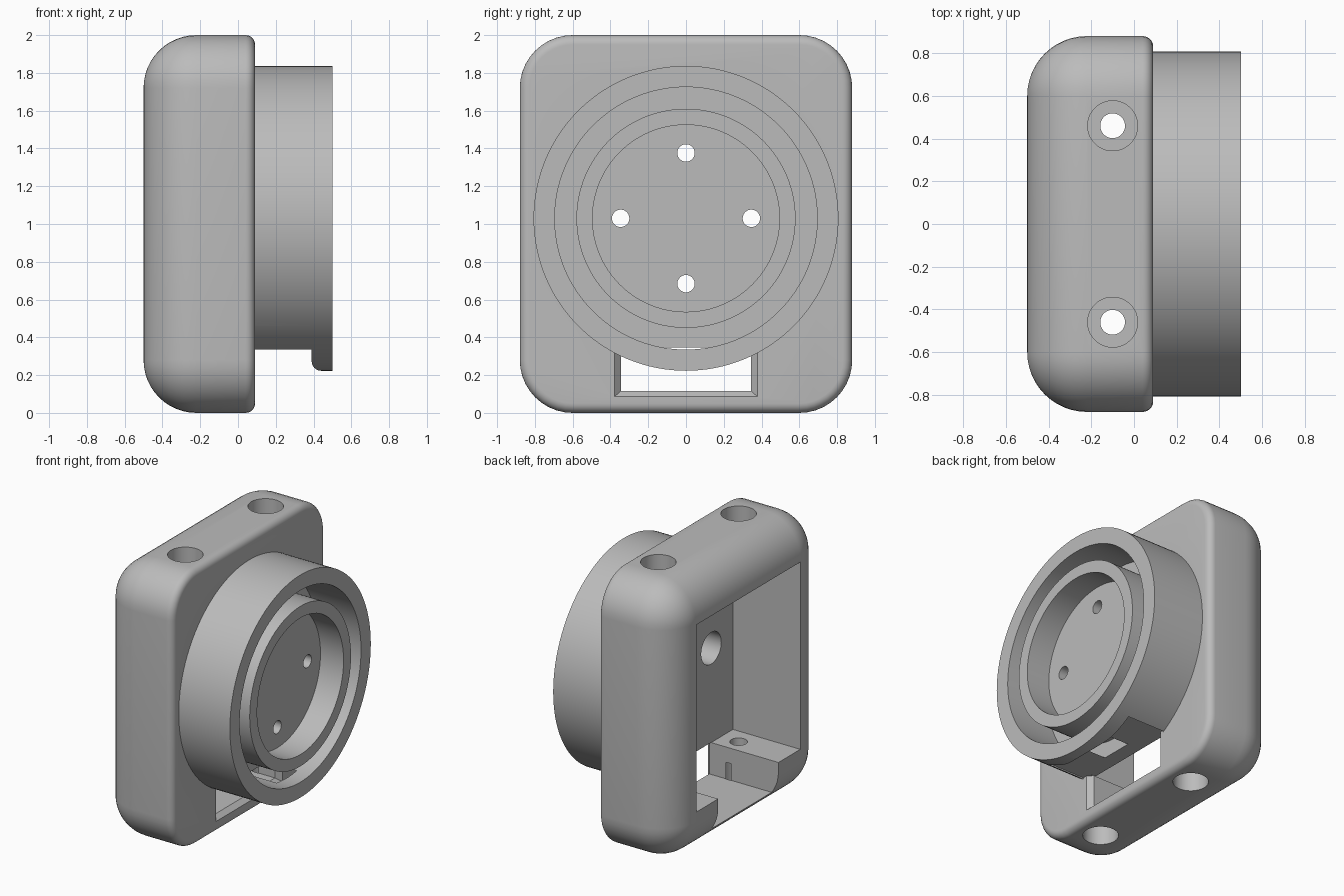
import bpy, bmesh, math
from mathutils import Matrix, Vector

if "Cube" in bpy.data.objects:
    bpy.data.objects.remove(bpy.data.objects["Cube"], do_unlink=True)

AXIS_Z = 1.03          # height of the round mount's axis
BACK, FACE, RIM = -0.5, 0.09, 0.5
HALF_W, CORNER, EDGE = 0.88, 0.28, 0.05

grey = bpy.data.materials.new("plain_grey")
grey.use_nodes = True
colour = (0.5, 0.5, 0.5, 1)
grey.diffuse_color = colour
grey.node_tree.nodes["Principled BSDF"].inputs["Base Color"].default_value = colour


def to_object(bm, name):
    bmesh.ops.recalc_face_normals(bm, faces=bm.faces)
    mesh = bpy.data.meshes.new(name)
    bm.to_mesh(mesh)
    bm.free()
    mesh.materials.append(grey)
    obj = bpy.data.objects.new(name, mesh)
    bpy.context.collection.objects.link(obj)
    return obj


def box(name, low, high):
    bm = bmesh.new()
    low, high = Vector(low), Vector(high)
    size = Matrix.Diagonal((*(high - low), 1))
    bmesh.ops.create_cube(bm, size=1, matrix=Matrix.Translation((low + high) / 2) @ size)
    return to_object(bm, name)


def cylinder(name, radius, start, end, along, sides=96):
    """Cylinder along x (along = y, z) or along z (along = x, y)."""
    def make(axis):
        bm = bmesh.new()
        mid = (start + end) / 2
        if axis == "X":
            m = Matrix.Translation((mid, *along)) @ Matrix.Rotation(math.pi / 2, 4, "Y")
        else:
            m = Matrix.Translation((*along, mid))
        bmesh.ops.create_cone(bm, cap_ends=True, segments=sides, radius1=radius,
                              radius2=radius, depth=end - start, matrix=m)
        return to_object(bm, name)
    return make


def combine(target, other, operation="DIFFERENCE"):
    mod = target.modifiers.new(other.name, "BOOLEAN")
    mod.operation, mod.solver, mod.object = operation, "EXACT", other
    bpy.ops.object.select_all(action="DESELECT")
    bpy.context.view_layer.objects.active = target
    target.select_set(True)
    bpy.ops.object.modifier_apply(modifier=mod.name)
    bpy.data.objects.remove(other, do_unlink=True)


# Housing: rounded rectangle lofted along x, big fillet behind, small one in front
def ring(bm, x, inset, steps=10):
    r = max(CORNER - inset, 0.003)
    verts = []
    for quarter in range(4):
        mid = math.pi * (quarter / 2 + 0.25)
        cy = math.copysign(HALF_W - inset - r, math.cos(mid))
        cz = 1 + math.copysign(1 - inset - r, math.sin(mid))
        for i in range(steps + 1):
            a = math.pi / 2 * (quarter + i / steps)
            verts.append(bm.verts.new((x, cy + r * math.cos(a), cz + r * math.sin(a))))
    return verts


profile = []
for i in range(13):
    a = math.pi / 2 * i / 12
    profile.append((BACK + CORNER * (1 - math.sin(a)), CORNER * (1 - math.cos(a))))
profile.reverse()
profile.sort()
for i in range(7):
    a = math.pi / 2 * i / 6
    profile.append((FACE - EDGE * (1 - math.sin(a)), EDGE * (1 - math.cos(a))))

bm = bmesh.new()
rings = [ring(bm, x, inset) for x, inset in profile]
for a, b in zip(rings, rings[1:]):
    for i in range(len(a)):
        j = (i + 1) % len(a)
        bm.faces.new((a[i], a[j], b[j], b[i]))
bm.faces.new(rings[0])
bm.faces.new(rings[-1])
housing = to_object(bm, "mount_housing")

# Round hub with ring groove and recessed centre
hub_axis = (0, AXIS_Z)
hub = cylinder("round_hub", 0.807, 0.06, RIM, hub_axis, 128)("X")
groove = cylinder("ring_groove", 0.695, 0.15, 0.6, hub_axis, 128)("X")
combine(groove, cylinder("inner_ring", 0.58, 0.1, 0.7, hub_axis, 128)("X"))
combine(hub, groove)
combine(hub, cylinder("hub_recess", 0.495, 0.315, 0.6, hub_axis)("X"))

# Flat undercut below the hub that leaves a rounded front lip
outline = [(FACE + 0.0005, 0.1), (FACE + 0.0005, 0.345), (0.39, 0.345)]
for i in range(7):
    a = math.pi / 2 * i / 6
    outline.append((0.44 - 0.05 * math.cos(a), 0.273 - 0.05 * math.sin(a)))
outline.append((0.44, 0.1))
bm = bmesh.new()
sheet = bm.faces.new([bm.verts.new((x, -0.41, z)) for x, z in outline])
moved = bmesh.ops.extrude_face_region(bm, geom=[sheet])["geom"]
bmesh.ops.translate(bm, vec=(0, 0.82, 0), verts=[v for v in moved if isinstance(v, bmesh.types.BMVert)])
combine(hub, to_object(bm, "hub_undercut"))
combine(housing, hub, "UNION")

# Rear pocket and the slot through its lower wall
combine(housing, box("rear_pocket", (-0.7, -0.595, 0.346), (0.04, 0.595, 1.703)))
combine(housing, box("cable_slot", (-0.7, -0.345, 0.115), (FACE + 0.001, 0.345, 0.3465)))
flare = box("slot_flare", (0.055, -0.345, 0.115), (FACE + 0.001, 0.345, 0.3455))
for v in flare.data.vertices:
    if v.co.x > 0.07:
        v.co.y *= 1.1
        if v.co.z < 0.2:
            v.co.z -= 0.03
combine(housing, flare)

# Vertical bolt holes, counterbored from top and bottom
for y in (-0.46, 0.46):
    spot = (-0.1, y)
    combine(housing, cylinder("bolt_hole", 0.058, -0.1, 2.1, spot, 48)("Z"))
    combine(housing, cylinder("lower_counterbore", 0.117, -0.1, 0.235, spot, 64)("Z"))
    combine(housing, cylinder("upper_counterbore", 0.117, 1.815, 2.1, spot, 64)("Z"))

# Four screw holes through the hub, counterbored from the pocket
for k in range(4):
    a = k * math.pi / 2
    spot = (0.346 * math.cos(a), AXIS_Z + 0.346 * math.sin(a))
    combine(housing, cylinder("screw_hole", 0.046, 0.0, 0.4, spot, 40)("X"))
    combine(housing, cylinder("screw_counterbore", 0.115, 0.0, 0.2, spot, 64)("X"))

bpy.ops.object.select_all(action="DESELECT")
housing.select_set(True)
bpy.context.view_layer.objects.active = housing
bpy.ops.object.shade_smooth_by_angle(angle=math.radians(30))
